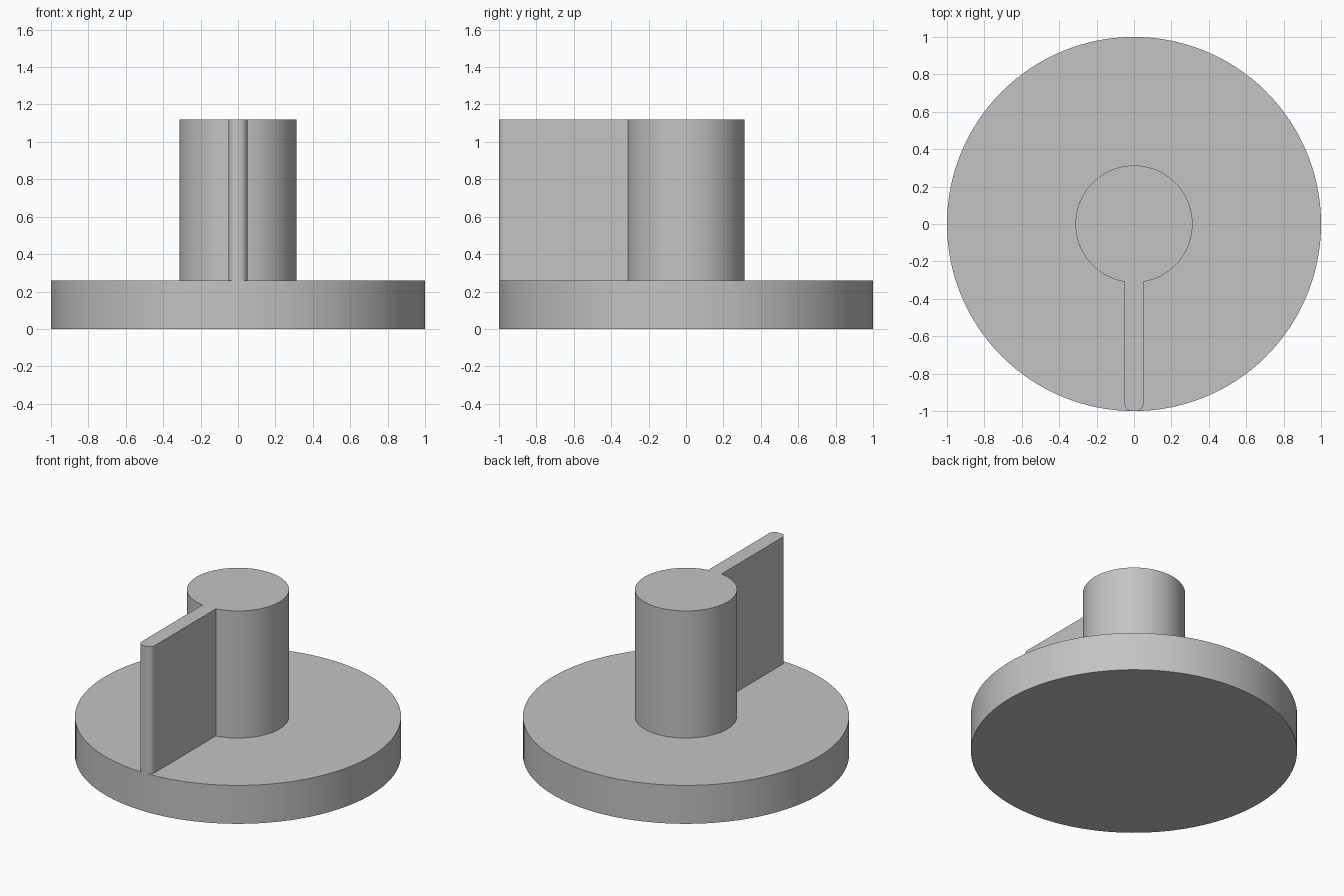
import bpy
import bmesh
from math import asin, cos, sin, pi, radians

default = bpy.data.objects.get("Cube")
if default:
    bpy.data.objects.remove(default, do_unlink=True)

PLATE_RADIUS, PLATE_TOP = 1.0, 0.26
POST_RADIUS, POST_TOP = 0.313, 1.12
FIN_HALF, TIP_RADIUS = 0.05, 0.04

grey = bpy.data.materials.new("plain grey")
grey.use_nodes = True
colour = (0.55, 0.55, 0.55, 1)
grey.diffuse_color = colour
grey.node_tree.nodes["Principled BSDF"].inputs["Base Color"].default_value = colour


def arc(cx, cy, radius, start, end, steps):
    """Points along an arc, both ends included."""
    angles = [start + (end - start) * i / steps for i in range(steps + 1)]
    return [(cx + radius * cos(a), cy + radius * sin(a)) for a in angles]


def extrude_outline(name, outline, bottom, top):
    """Closed solid made from a counter-clockwise plan outline."""
    bm = bmesh.new()
    base = bm.faces.new([bm.verts.new((x, y, bottom)) for x, y in outline])
    result = bmesh.ops.extrude_face_region(bm, geom=[base], use_keep_orig=True)
    raised = [v for v in result["geom"] if isinstance(v, bmesh.types.BMVert)]
    bmesh.ops.translate(bm, verts=raised, vec=(0, 0, top - bottom))
    bmesh.ops.recalc_face_normals(bm, faces=bm.faces)
    mesh = bpy.data.meshes.new(name)
    bm.to_mesh(mesh)
    bm.free()
    mesh.materials.append(grey)
    obj = bpy.data.objects.new(name, mesh)
    bpy.context.collection.objects.link(obj)
    bpy.ops.object.select_all(action="DESELECT")
    obj.select_set(True)
    bpy.context.view_layer.objects.active = obj
    bpy.ops.object.shade_smooth_by_angle(angle=radians(30))
    return obj


# Round base plate
extrude_outline("base_plate", arc(0, 0, PLATE_RADIUS, 0, 2 * pi, 128)[:-1], 0, PLATE_TOP)

# Post and radial fin share one keyhole outline
gap = asin(FIN_HALF / POST_RADIUS)
tip_x, tip_y = FIN_HALF - TIP_RADIUS, TIP_RADIUS - PLATE_RADIUS
keyhole = arc(0, 0, POST_RADIUS, gap - pi / 2, 1.5 * pi - gap, 72)
keyhole += arc(-tip_x, tip_y, TIP_RADIUS, pi, 1.5 * pi, 10)
keyhole += arc(tip_x, tip_y, TIP_RADIUS, 1.5 * pi, 2 * pi, 10)
extrude_outline("post_with_fin", keyhole, PLATE_TOP, POST_TOP)
